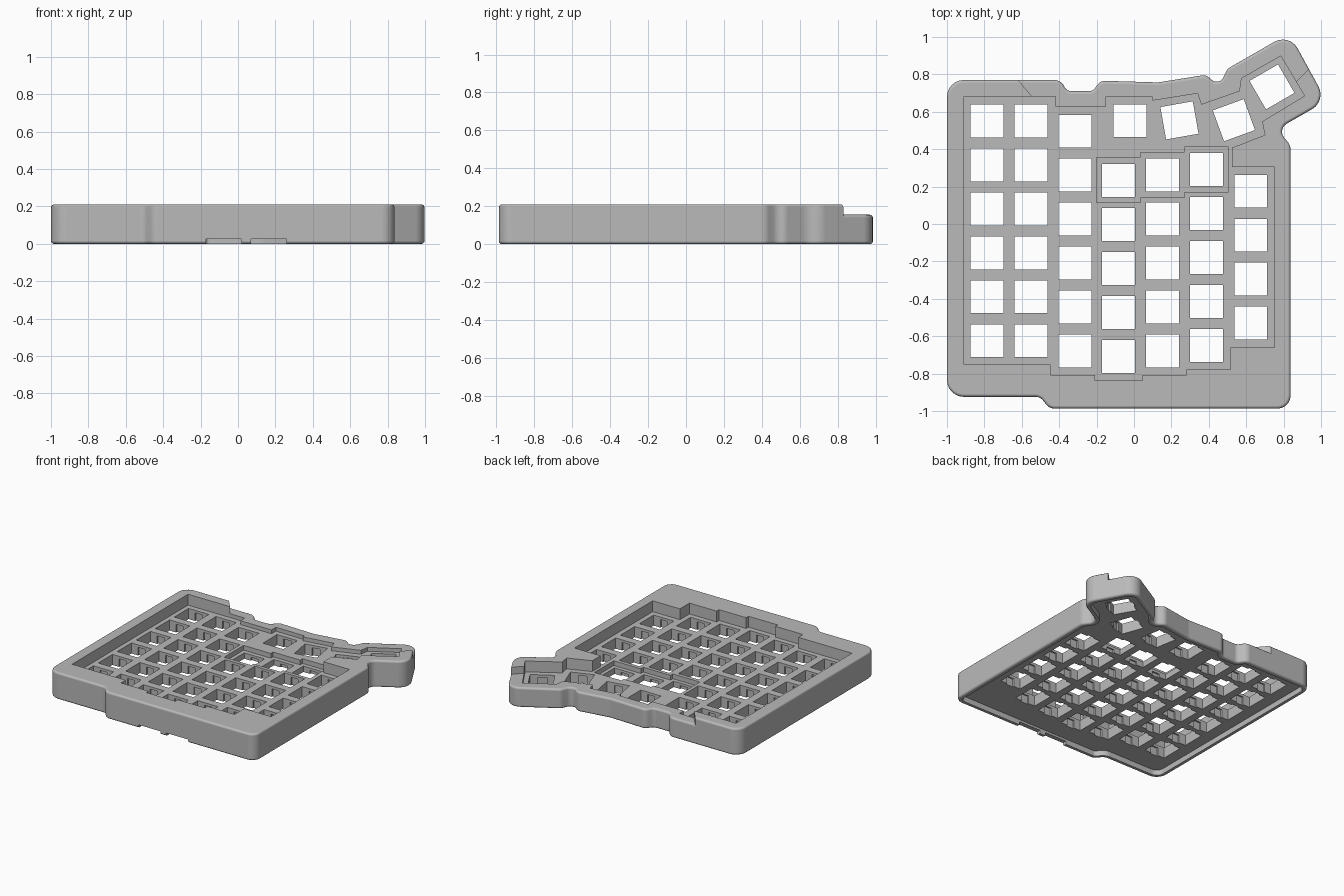
import bpy, bmesh, math
from mathutils import Vector, Matrix

cube = bpy.data.objects.get("Cube")
if cube:
    bpy.data.objects.remove(cube, do_unlink=True)

grey = bpy.data.materials.new("plain grey plastic")
grey.use_nodes = True
grey.diffuse_color = (0.49, 0.49, 0.49, 1)
grey.node_tree.nodes["Principled BSDF"].inputs["Base Color"].default_value = (0.49, 0.49, 0.49, 1)

PLATE, PIT, LOW, HIGH = 0.125, 0.088, 0.155, 0.21
RECESS, SLOT = 0.042, 0.025
HOLE, PITCH = 0.176, 0.235


def add_object(name, bm):
    bmesh.ops.recalc_face_normals(bm, faces=bm.faces[:])
    mesh = bpy.data.meshes.new(name)
    bm.to_mesh(mesh)
    bm.free()
    mesh.materials.append(grey)
    obj = bpy.data.objects.new(name, mesh)
    bpy.context.collection.objects.link(obj)
    return obj


def fillet(corners, steps=6):
    """Round each (x, y, radius) corner with an arc."""
    out = []
    for i, (x, y, r) in enumerate(corners):
        p = Vector((x, y))
        a = (Vector(corners[i - 1][:2]) - p).normalized()
        b = (Vector(corners[(i + 1) % len(corners)][:2]) - p).normalized()
        half = a.angle(b) / 2
        centre = p + (a + b).normalized() * (r / math.sin(half))
        start = p + a * (r / math.tan(half)) - centre
        end = p + b * (r / math.tan(half)) - centre
        sweep = start.angle_signed(end)
        for k in range(steps + 1):
            t = -sweep * k / steps
            out.append(centre + Matrix.Rotation(t, 2) @ start)
    return out


def prism(bm, points, z0, z1):
    base = bm.faces.new([bm.verts.new((p[0], p[1], z0)) for p in points])
    top = bmesh.ops.extrude_face_region(bm, geom=[base])["geom"]
    bmesh.ops.translate(bm, vec=(0, 0, z1 - z0),
                        verts=[v for v in top if isinstance(v, bmesh.types.BMVert)])


def cutter(name, points, z0, z1):
    bm = bmesh.new()
    prism(bm, points, z0, z1)
    obj = add_object(name, bm)
    obj.hide_render = True
    return obj


def body(name, height):
    """Rounded case block with a recess for the bottom cover."""
    bm = bmesh.new()
    prism(bm, outline, 0, height)
    bmesh.ops.recalc_face_normals(bm, faces=bm.faces[:])
    rims = [e for e in bm.edges if abs(e.verts[0].co.z - e.verts[1].co.z) < 1e-5]
    bmesh.ops.bevel(bm, geom=rims, offset=0.016, segments=3, profile=0.5, affect='EDGES')
    bottom = min(bm.faces, key=lambda f: (round(f.calc_center_median().z, 5), -f.calc_area()))
    bmesh.ops.inset_region(bm, faces=[bottom], thickness=0.018, use_even_offset=True)
    rim = bmesh.ops.extrude_face_region(bm, geom=[bottom])["geom"]
    bmesh.ops.translate(bm, vec=(0, 0, RECESS),
                        verts=[v for v in rim if isinstance(v, bmesh.types.BMVert)])
    if bottom.is_valid:
        bmesh.ops.delete(bm, geom=[bottom], context='FACES_ONLY')
    return add_object(name, bm)


def boxes(name, places, sx, sy, z0, z1):
    bm = bmesh.new()
    for x, y, turn in places:
        m = (Matrix.Translation((x, y, (z0 + z1) / 2)) @ Matrix.Rotation(math.radians(turn), 4, 'Z')
             @ Matrix.Diagonal((sx, sy, z1 - z0, 1)))
        bmesh.ops.create_cube(bm, size=1, matrix=m)
    obj = add_object(name, bm)
    obj.hide_render = True
    return obj


# Outer silhouette
outline = fillet([
    (-1, 0.77, 0.09), (-0.39, 0.77, 0.06), (-0.36, 0.71, 0.04), (-0.22, 0.71, 0.04),
    (-0.18, 0.766, 0.05), (0.13, 0.757, 0.1), (0.385, 0.798, 0.05), (0.455, 0.735, 0.04),
    (0.5, 0.83, 0.05), (0.83, 1.02, 0.09), (1.029, 0.658, 0.09), (0.765, 0.507, 0.05),
    (0.837, 0.42, 0.06), (0.837, -0.987, 0.07), (-0.452, -0.987, 0.06), (-0.502, -0.924, 0.05),
    (-1, -0.924, 0.09)])

# Key positions: x, y of the rear key, number of keys
columns = [(-0.787, 0.551, 6), (-0.55, 0.551, 6), (-0.315, 0.496, 6), (-0.082, 0.232, 5),
           (0.153, 0.262, 5), (0.388, 0.291, 5), (0.624, 0.175, 4)]
pit_keys = [(x, y, 0) for x, y, n in columns if n == 5]
keys = [(x, y - PITCH * i, 0) for x, y, n in columns for i in range(n) if i or n != 5]
keys += [(-0.022, 0.552, 0), (0.243, 0.554, 10), (0.534, 0.555, 20), (0.738, 0.733, 30)]

# Key well, deeper pit and the region with the low rear wall
well = cutter("key_well_cutter", [
    (-0.91, 0.682), (-0.42, 0.682), (-0.42, 0.628), (-0.15, 0.628), (-0.15, 0.682), (0.1, 0.68),
    (0.1, 0.66), (0.34, 0.698), (0.36, 0.638), (0.565, 0.71), (0.575, 0.778), (0.785, 0.898),
    (0.912, 0.685), (0.685, 0.548), (0.7, 0.476), (0.525, 0.408), (0.525, 0.306), (0.75, 0.306),
    (0.75, -0.66), (0.515, -0.66), (0.515, -0.778), (0.28, -0.778), (0.28, -0.808), (0.045, -0.808),
    (0.045, -0.837), (-0.208, -0.837), (-0.208, -0.808), (-0.447, -0.808), (-0.447, -0.75),
    (-0.91, -0.75)], PLATE, 0.5)
pit = cutter("pit_cutter", [
    (-0.2, 0.355), (0.035, 0.355), (0.035, 0.383), (0.27, 0.383), (0.27, 0.412), (0.504, 0.412),
    (0.504, 0.172), (0.27, 0.172), (0.27, 0.142), (0.035, 0.142), (0.035, 0.114),
    (-0.2, 0.114)], PIT, 0.3)
region = cutter("low_wall_cutter", [
    (-0.67, 0.83), (-0.54, 0.675), (-0.43, 0.605), (-0.2, 0.44), (0.4, 0.43), (0.67, 0.56),
    (0.84, 0.735), (1.2, 1.095), (1.2, 1.3), (-0.67, 1.3)], -0.2, 0.6)
holes = boxes("key_hole_cutter", keys + pit_keys, HOLE, HOLE, -0.1, 0.3)
clips = boxes("clip_notch_cutter", keys, 0.062, HOLE + 0.024, -0.1, PLATE - 0.02)
pit_clips = boxes("pit_clip_cutter", pit_keys, 0.062, HOLE + 0.024, -0.1, PIT - 0.02)
slots = boxes("front_slot_cutter", [(-0.075, -0.975, 0), (0.165, -0.975, 0)], 0.19, 0.08, -0.1, SLOT)

# Case halves: tall wall and low rear wall
high_case = body("main_case", HIGH)
low_case = body("low_rear_wall", LOW)
tools = [region, well, pit, holes, clips, pit_clips, slots]
for obj, region_mode in ((high_case, 'DIFFERENCE'), (low_case, 'INTERSECT')):
    for tool in tools:
        mod = obj.modifiers.new(tool.name, 'BOOLEAN')
        mod.object, mod.solver = tool, 'EXACT'
        mod.operation = region_mode if tool == region else 'DIFFERENCE'
    bpy.context.view_layer.update()
    graph = bpy.context.evaluated_depsgraph_get()
    mesh = bpy.data.meshes.new_from_object(obj.evaluated_get(graph))
    obj.modifiers.clear()
    obj.data = mesh
    bpy.ops.object.select_all(action='DESELECT')
    obj.select_set(True)
    bpy.context.view_layer.objects.active = obj
    bpy.ops.object.shade_smooth_by_angle(angle=math.radians(35))
    # Keep the large flat faces evenly shaded
    flat = obj.modifiers.new("even_shading", 'WEIGHTED_NORMAL')
    flat.keep_sharp = True
    flat.weight = 100

for tool in tools:
    bpy.data.objects.remove(tool, do_unlink=True)
